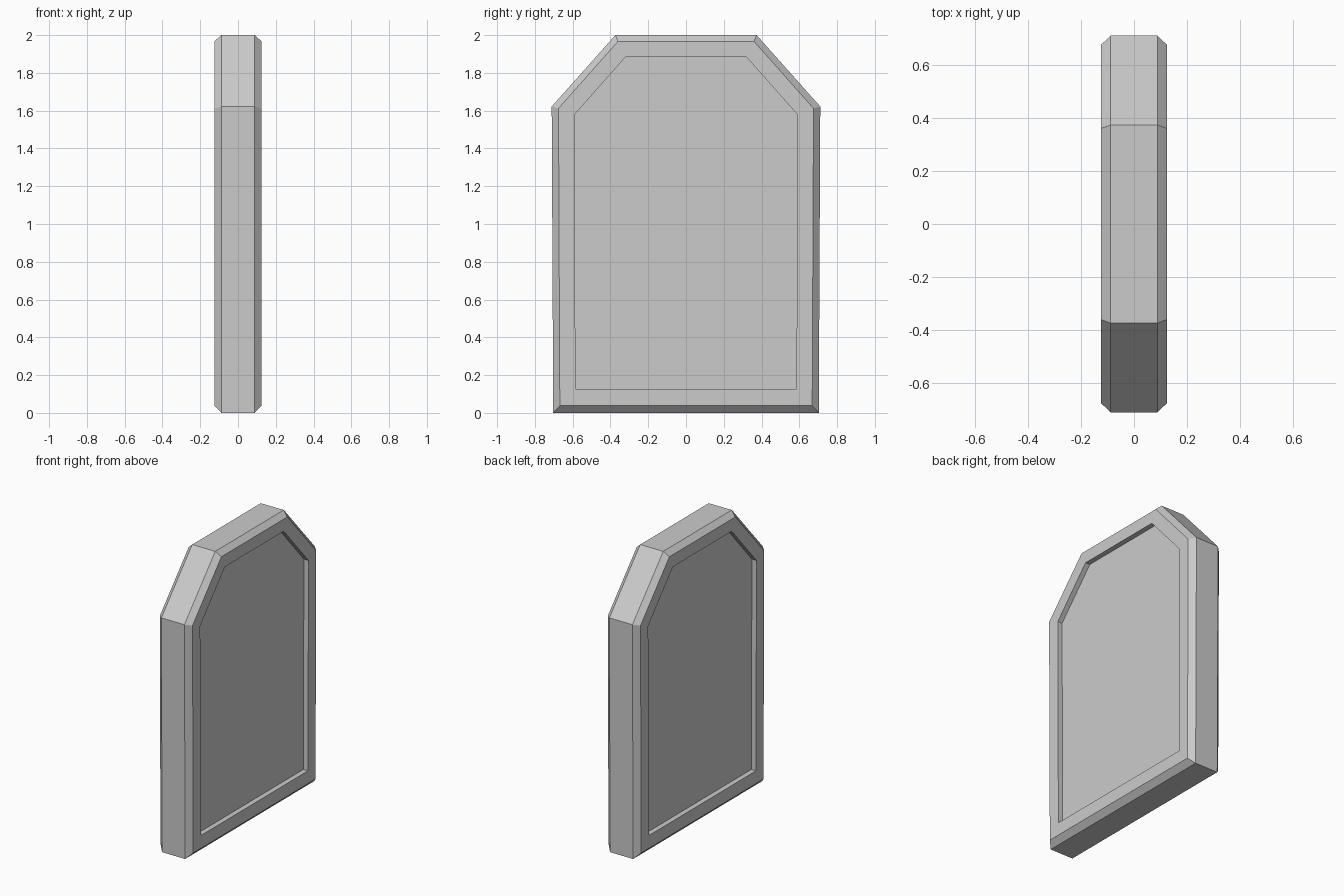
import bpy, bmesh

if "Cube" in bpy.data.objects:
    bpy.data.objects.remove(bpy.data.objects["Cube"])

# Half outlines in (y, z): foot, shoulder, crown corner
RIM = [(0.703, 0.0), (0.711, 1.622), (0.374, 2.0)]
FACE = [(0.668, 0.038), (0.675, 1.612), (0.36, 1.967)]
PANEL = [(0.585, 0.127), (0.591, 1.578), (0.321, 1.883)]


def ring(bm, half, x):
    """Closed loop of vertices made by mirroring a half outline across y."""
    outline = half + [(-y, z) for y, z in reversed(half)]
    return [bm.verts.new((x, y, z)) for y, z in outline]


# Slab section from the recessed floor on one side to the other
section = [(PANEL, -0.09), (PANEL, -0.125), (FACE, -0.125), (RIM, -0.088),
           (RIM, 0.088), (FACE, 0.125), (PANEL, 0.125), (PANEL, 0.09)]

bm = bmesh.new()
rings = [ring(bm, half, x) for half, x in section]
for a, b in zip(rings, rings[1:]):
    for i in range(len(a)):
        j = (i + 1) % len(a)
        bm.faces.new((a[i], a[j], b[j], b[i]))

# Recessed panel floors
bm.faces.new(rings[0])
bm.faces.new(rings[-1])
bmesh.ops.recalc_face_normals(bm, faces=bm.faces[:])

mesh = bpy.data.meshes.new("slab")
bm.to_mesh(mesh)
bm.free()
slab = bpy.data.objects.new("slab", mesh)
bpy.context.collection.objects.link(slab)
